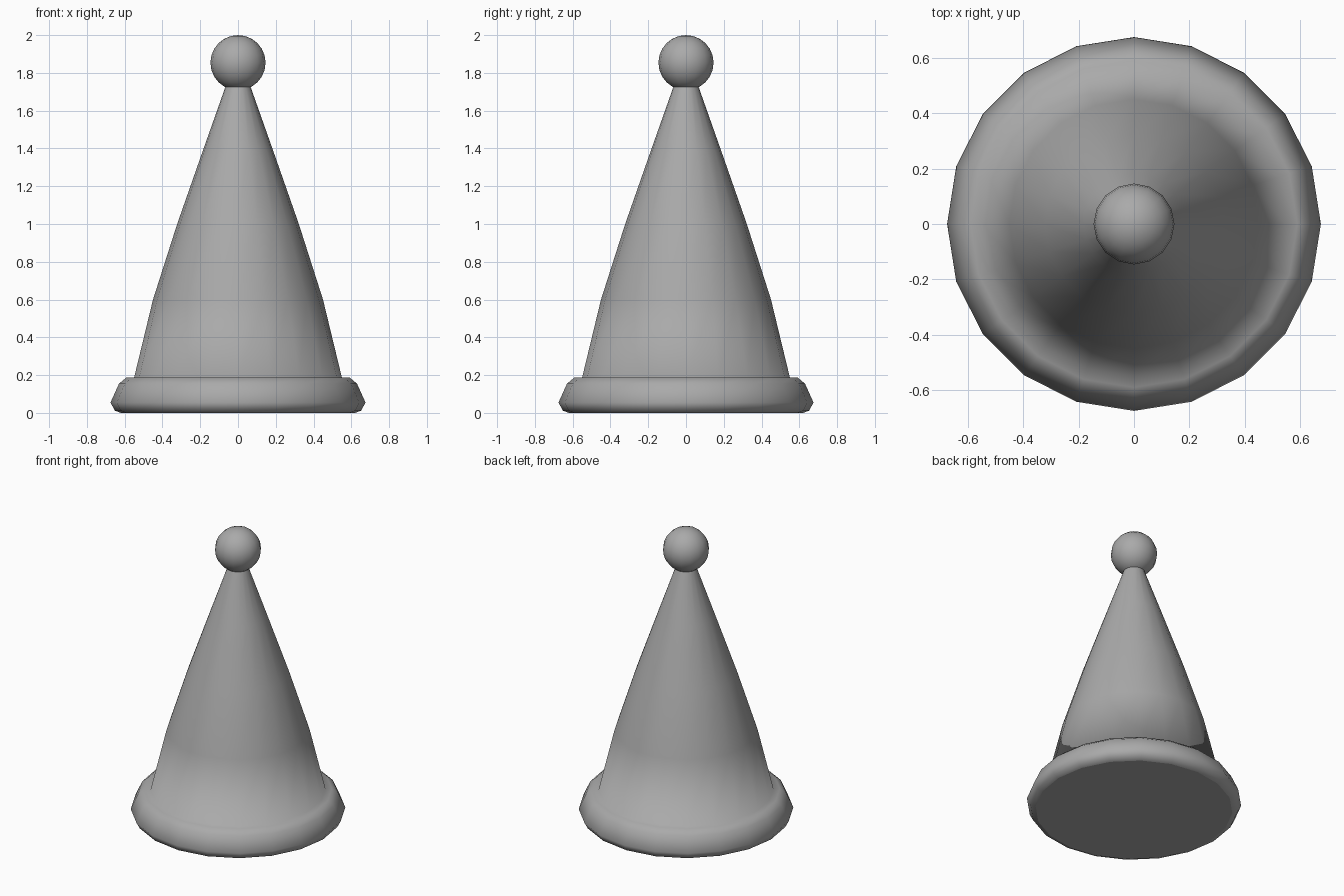
import bpy
import bmesh
import math

if "Cube" in bpy.data.objects:
    bpy.data.objects.remove(bpy.data.objects["Cube"], do_unlink=True)

# Single plain grey
grey = bpy.data.materials.new("plain_grey")
grey.use_nodes = True
grey.diffuse_color = (0.4, 0.4, 0.4, 1)
grey.node_tree.nodes["Principled BSDF"].inputs["Base Color"].default_value = (0.4, 0.4, 0.4, 1)


def add_object(name, bm):
    bmesh.ops.recalc_face_normals(bm, faces=bm.faces)
    mesh = bpy.data.meshes.new(name)
    bm.to_mesh(mesh)
    bm.free()
    mesh.materials.append(grey)
    obj = bpy.data.objects.new(name, mesh)
    bpy.context.collection.objects.link(obj)
    return obj


def lathe(name, profile, sides):
    """Spin (radius, height) pairs round z, with flat caps at both ends."""
    bm = bmesh.new()
    rings = []
    for r, z in profile:
        rings.append([bm.verts.new((r * math.cos(a), r * math.sin(a), z))
                      for a in (math.tau * i / sides for i in range(sides))])
    for low, high in zip(rings, rings[1:]):
        for i in range(sides):
            j = (i + 1) % sides
            bm.faces.new((low[i], low[j], high[j], high[i])).smooth = True
    bm.faces.new(rings[0][::-1])
    bm.faces.new(rings[-1])
    return add_object(name, bm)


# Rolled brim flowing into the slightly bulging cone
brim = [(0.62, 0.0), (0.652, 0.012), (0.675, 0.055), (0.63, 0.155), (0.59, 0.188)]
cone = [(0.55, 0.187), (0.45, 0.6), (0.322, 1.0), (0.182, 1.4), (0.066, 1.728)]
lathe("hat_cone_and_brim", brim + cone, 20)

# Round bobble sitting on the tip
bm = bmesh.new()
bmesh.ops.create_uvsphere(bm, u_segments=16, v_segments=12, radius=0.146)
bmesh.ops.translate(bm, verts=bm.verts, vec=(0, 0, 1.854))
for f in bm.faces:
    f.smooth = True
add_object("bobble", bm)
